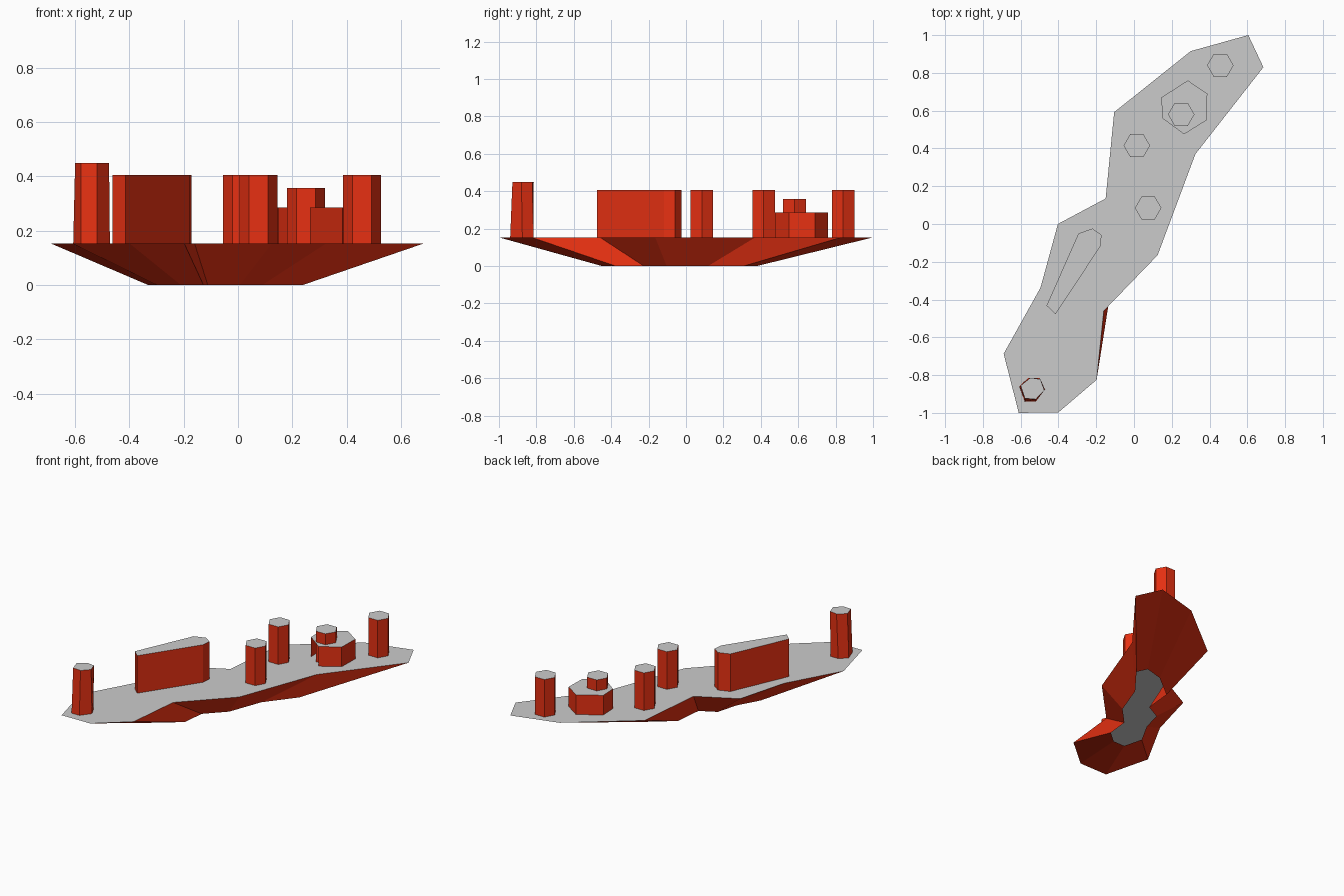
import bpy, bmesh
from math import cos, sin, pi

if "Cube" in bpy.data.objects:
    bpy.data.objects.remove(bpy.data.objects["Cube"])

DECK = 0.153

red = bpy.data.materials.new("red_side")
red.diffuse_color = (0.8, 0.03, 0.006, 1)
red.use_nodes = True
red.node_tree.nodes["Principled BSDF"].inputs["Base Color"].default_value = red.diffuse_color


def prism(name, top, z0, z1, bottom=None, skip=()):
    """Red walls between two outlines with a grey cap; the underside is open."""
    bottom = bottom or top
    bm = bmesh.new()
    lo = [bm.verts.new((x, y, z0)) for x, y in bottom]
    hi = [bm.verts.new((x, y, z1)) for x, y in top]
    n = len(top)
    cap = bm.faces.new(hi)
    cap.material_index = 1
    for i in range(n):
        if i not in skip:
            j = (i + 1) % n
            bm.faces.new((lo[i], lo[j], hi[j], hi[i]))
    cap.normal_update()
    if cap.normal.z < 0:
        bmesh.ops.reverse_faces(bm, faces=bm.faces[:])
    me = bpy.data.meshes.new(name)
    bm.to_mesh(me)
    bm.free()
    me.materials.append(red)
    me.materials.append(None)
    ob = bpy.data.objects.new(name, me)
    bpy.context.collection.objects.link(ob)
    return ob


def hexagon(x, y, r=0.07, turn=0.0):
    return [(x + r * cos(turn + i * pi / 3), y + r * sin(turn + i * pi / 3))
            for i in range(6)]


# Hull: flat deck tapering down to a smaller, open underside
deck = [(-0.61, -1.0), (-0.4, -0.997), (-0.198, -0.825), (-0.16, -0.46),
        (0.125, -0.165), (0.325, 0.37), (0.685, 0.83), (0.605, 1.0),
        (0.3, 0.915), (-0.105, 0.592), (-0.15, 0.135), (-0.403, 0.0),
        (-0.495, -0.337), (-0.69, -0.687)]
keel = [(x * 0.415 - 0.045, y * 0.415 - 0.035) for x, y in deck]
prism("hull", deck, 0.0, DECK, bottom=keel)

# Round posts on the deck
for i, (x, y) in enumerate([(0.457, 0.84), (0.015, 0.415), (0.075, 0.085)]):
    prism(f"post_{i + 1}", hexagon(x, y), DECK, 0.405)

# Tall end post, its foot slightly larger on the back side
prism("end_post",
      [(-0.6, -0.855), (-0.578, -0.923), (-0.52, -0.928), (-0.475, -0.88),
       (-0.495, -0.822), (-0.548, -0.814)][::1], DECK, 0.45,
      bottom=[(-0.607, -0.86), (-0.578, -0.94), (-0.52, -0.94),
              (-0.472, -0.875), (-0.502, -0.815), (-0.56, -0.815)])

# Long wedge-shaped block
prism("long_block", [(-0.463, -0.432), (-0.415, -0.477), (-0.177, -0.117),
                     (-0.172, -0.058), (-0.22, -0.024), (-0.294, -0.05)],
      DECK, 0.405)

# Wide six-sided base, open at its front left, with a small post through it
prism("wide_base", [(0.15, 0.56), (0.265, 0.475), (0.385, 0.55),
                    (0.388, 0.69), (0.285, 0.76), (0.145, 0.67)],
      DECK, 0.285, skip=(0,))
prism("base_post", hexagon(0.25, 0.58), DECK, 0.358)
